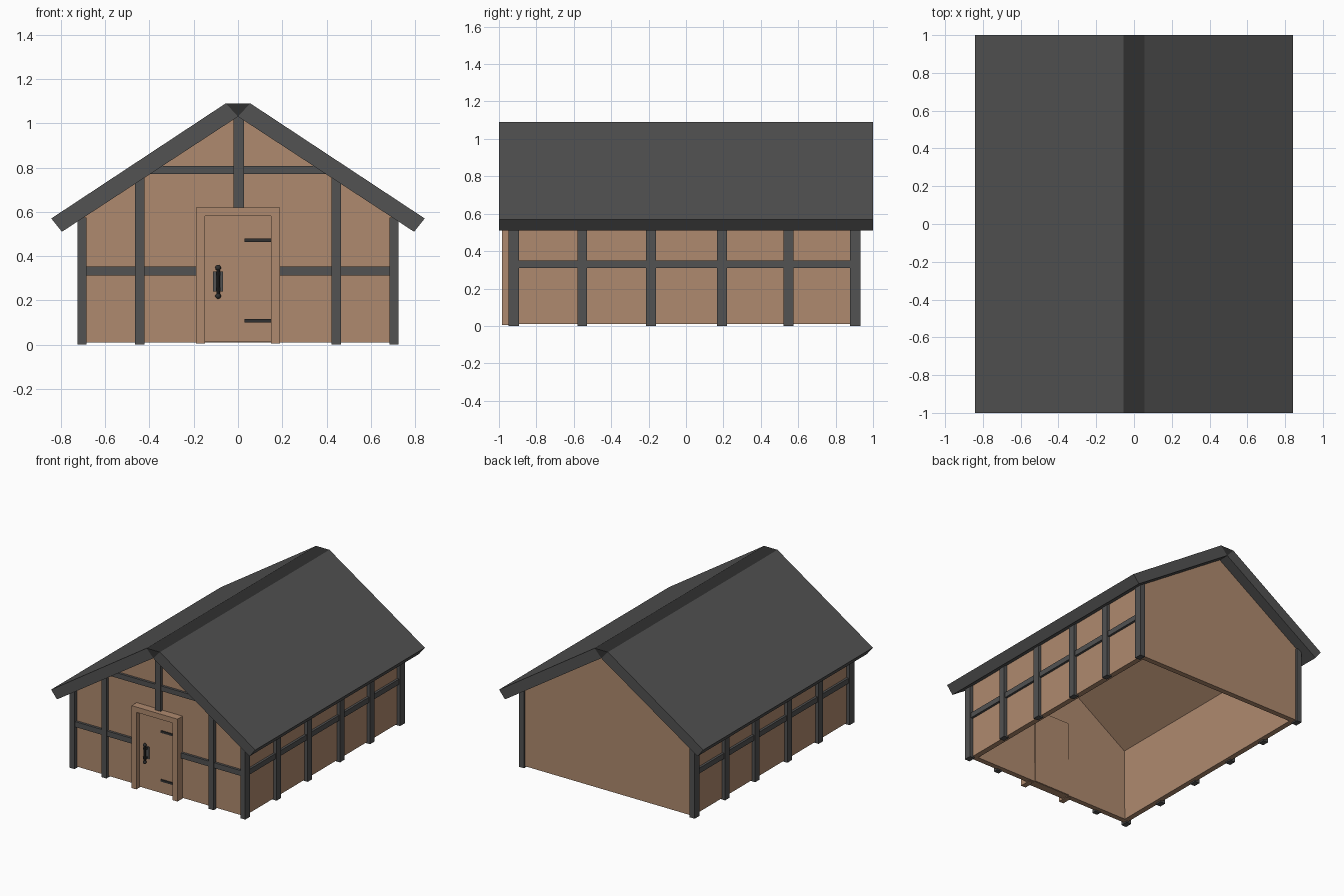
import bpy, bmesh
from mathutils import Vector

if "Cube" in bpy.data.objects:
    bpy.data.objects.remove(bpy.data.objects["Cube"])


def material(name, rgb):
    m = bpy.data.materials.new(name)
    m.diffuse_color = (*rgb, 1)
    m.use_nodes = True
    m.node_tree.nodes["Principled BSDF"].inputs["Base Color"].default_value = m.diffuse_color
    return m


BROWN = material("warm brown plaster", (0.43, 0.255, 0.158))
GREY = material("charcoal timber", (0.084, 0.084, 0.084))
DARK = material("dark iron", (0.03, 0.03, 0.03))


def finish(name, bm, mat):
    bmesh.ops.recalc_face_normals(bm, faces=bm.faces)
    me = bpy.data.meshes.new(name)
    bm.to_mesh(me)
    bm.free()
    me.materials.append(mat)
    ob = bpy.data.objects.new(name, me)
    bpy.context.collection.objects.link(ob)
    return ob


def box(name, x, y, z, mat):
    """Box from (min, max) pairs."""
    bm = bmesh.new()
    bmesh.ops.create_cube(bm, size=1)
    for v in bm.verts:
        v.co = Vector([(r[0] + r[1]) / 2 + c * (r[1] - r[0]) for r, c in zip((x, y, z), v.co)])
    return finish(name, bm, mat)


def prism(name, profile, y0, y1, mat):
    """Extrude an x-z profile along y."""
    bm = bmesh.new()
    face = bm.faces.new([bm.verts.new((x, y0, z)) for x, z in profile])
    ext = bmesh.ops.extrude_face_region(bm, geom=[face])
    for g in ext["geom"]:
        if isinstance(g, bmesh.types.BMVert):
            g.co.y = y1
    return finish(name, bm, mat)


def span(s, a, b):
    return tuple(sorted((s * a, s * b)))


# hollow house body, open underneath
body = prism("house_walls", [(-0.70, 0.01), (0.70, 0.01), (0.70, 0.575), (0, 1.033), (-0.70, 0.575)],
             -0.925, 0.92, BROWN)
bm = bmesh.new()
bm.from_mesh(body.data)
bmesh.ops.delete(bm, geom=[f for f in bm.faces if f.normal.z < -0.9], context='FACES')
bm.to_mesh(body.data)
bm.free()
shell = body.modifiers.new("thickness", 'SOLIDIFY')
shell.thickness = 0.04
shell.offset = -1
shell.use_even_offset = True

# roof slabs, with the ridge wedge between them
for s, side in ((-1, "left"), (1, "right")):
    prism(side + "_roof", [(s * 0.795, 0.51), (s * 0.843, 0.57), (s * 0.055, 1.09), (0, 1.03)],
          -1, 1, GREY)
prism("roof_ridge", [(-0.055, 1.09), (0.055, 1.09), (0, 1.03)], -1, 1, DARK)

# timber frame, mirrored left and right
post_y = (-0.922, -0.555, -0.187, 0.193, 0.548, 0.905)
for s, side in ((-1, "left"), (1, "right")):
    for i, y in enumerate(post_y):
        corner = i in (0, 5)
        top = 0.575 if corner else 0.57
        w = 0.028 if corner else 0.026
        box(side + "_wall_post", span(s, 0.684, 0.725), (y - w, y + w), (0, top), GREY)
    box(side + "_wall_rail", span(s, 0.69, 0.717), (-0.92, 0.90), (0.31, 0.35), GREY)
    box(side + "_front_post", span(s, 0.422, 0.464), (-0.95, -0.915), (0, 0.765), GREY)
    box(side + "_front_rail", span(s, 0.185, 0.69), (-0.943, -0.915), (0.312, 0.352), GREY)
box("gable_post", (-0.021, 0.026), (-0.95, -0.915), (0.60, 1.05), GREY)
box("gable_beam", (-0.41, 0.41), (-0.943, -0.915), (0.77, 0.808), GREY)

# door frame and door
for s, side in ((-1, "left"), (1, "right")):
    box(side + "_door_jamb", span(s, 0.15, 0.19), (-0.985, -0.90), (0.005, 0.58), BROWN)
box("door_lintel", (-0.19, 0.19), (-0.985, -0.90), (0.58, 0.62), BROWN)
box("door", (-0.15, 0.15), (-0.948, -0.88), (0.012, 0.58), BROWN)

# hinges
for z in (0.108, 0.472):
    box("hinge", (0.03, 0.15), (-0.955, -0.945), (z - 0.008, z + 0.008), DARK)

# handle: back plate, grip and ball ends
hx = -0.09
box("handle_plate", (hx - 0.022, hx + 0.022), (-0.955, -0.945), (0.24, 0.33), GREY)
bm = bmesh.new()
bmesh.ops.create_cone(bm, cap_ends=True, segments=10, radius1=0.008, radius2=0.008, depth=0.13)
bmesh.ops.translate(bm, verts=bm.verts, vec=(hx, -0.972, 0.283))
finish("handle_grip", bm, DARK)
for z in (0.22, 0.347):
    bm = bmesh.new()
    bmesh.ops.create_uvsphere(bm, u_segments=12, v_segments=8, radius=0.013)
    bmesh.ops.translate(bm, verts=bm.verts, vec=(hx, -0.972, z))
    for f in bm.faces:
        f.smooth = True
    finish("handle_ball", bm, DARK)
for z in (0.25, 0.32):
    box("handle_bracket", (hx - 0.01, hx + 0.01), (-0.975, -0.95), (z - 0.008, z + 0.008), DARK)
